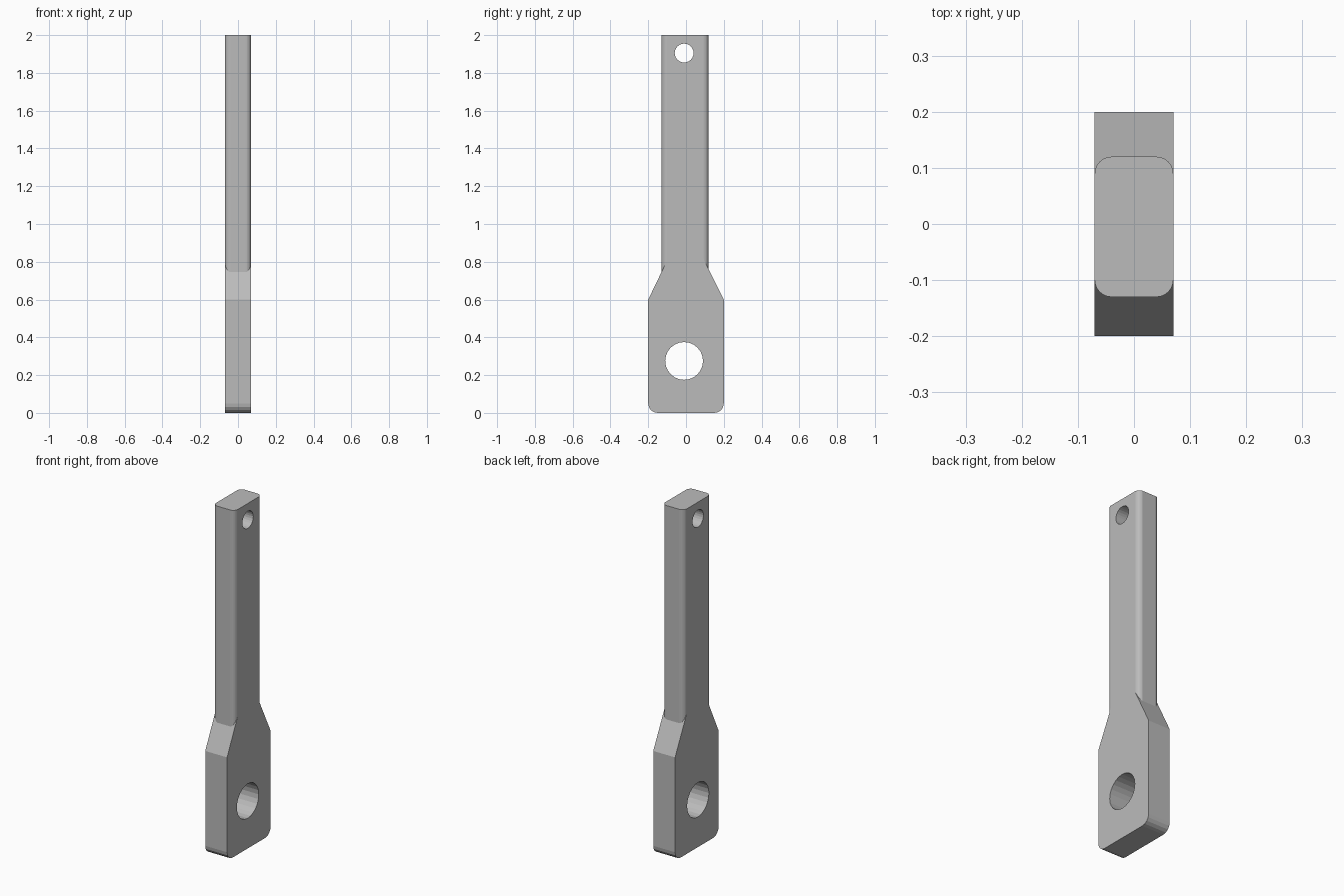
import bpy, bmesh
from math import sin, cos, pi, radians
from mathutils import Matrix, Vector

cube = bpy.data.objects.get("Cube")
if cube:
    bpy.data.objects.remove(cube, do_unlink=True)

steel = bpy.data.materials.new("light grey metal")
steel.use_nodes = True
GREY = (0.5, 0.5, 0.5, 1)
steel.diffuse_color = GREY
steel.node_tree.nodes["Principled BSDF"].inputs["Base Color"].default_value = GREY

HALF = 0.07                  # half thickness along x
FRONT, BACK = -0.13, 0.12    # shaft faces along y
WIDE = 0.2                   # half width of the head
HOLE_Y = -0.01


def arc(cx, cy, r, start, steps):
    """Quarter circle of points, counter-clockwise from start degrees."""
    angles = [radians(start) + pi / 2 * i / steps for i in range(steps + 1)]
    return [(cx + r * cos(a), cy + r * sin(a)) for a in angles]


def prism(name, points, push):
    """Close a 3D outline and extrude it by the push vector."""
    bm = bmesh.new()
    face = bm.faces.new([bm.verts.new(p) for p in points])
    top = bmesh.ops.extrude_face_region(bm, geom=[face])
    verts = [v for v in top["geom"] if isinstance(v, bmesh.types.BMVert)]
    bmesh.ops.translate(bm, verts=verts, vec=push)
    bmesh.ops.recalc_face_normals(bm, faces=bm.faces)
    mesh = bpy.data.meshes.new(name)
    bm.to_mesh(mesh)
    bm.free()
    mesh.materials.append(steel)
    obj = bpy.data.objects.new(name, mesh)
    bpy.context.collection.objects.link(obj)
    return obj


def combine(target, tool, operation):
    """Apply an exact boolean and discard the tool."""
    mod = target.modifiers.new(operation.title(), "BOOLEAN")
    mod.operation, mod.solver, mod.object = operation, "EXACT", tool
    bpy.context.view_layer.objects.active = target
    bpy.ops.object.modifier_apply(modifier=mod.name)
    bpy.data.objects.remove(tool, do_unlink=True)


# Wide head: rounded bottom corners, sloping shoulders running into the shaft
r = 0.05
outline = arc(-WIDE + r, r, r, 180, 4) + arc(WIDE - r, r, r, 270, 4)
outline += [(WIDE, 0.6), (0.09, 0.82), (-0.1, 0.807), (-WIDE, 0.6)]
bar = prism("lever_bar", [(-HALF, y, z) for y, z in outline], Vector((2 * HALF, 0, 0)))

# Long shaft with rounded vertical edges
r = 0.03
section = []
for cx, cy, start in ((HALF - r, BACK - r, 0), (r - HALF, BACK - r, 90),
                      (r - HALF, FRONT + r, 180), (HALF - r, FRONT + r, 270)):
    section += arc(cx, cy, r, start, 6)
shaft = prism("shaft", [(x, y, 0.5) for x, y in section], Vector((0, 0, 1.5)))
combine(bar, shaft, "UNION")

# Cross holes through the head and the shaft tip
for z, radius in ((0.275, 0.1), (1.905, 0.05)):
    ring = [(-0.2, HOLE_Y + radius * cos(a), z + radius * sin(a))
            for a in (2 * pi * i / 24 for i in range(24))]
    cutter = prism("hole_cutter", ring, Vector((0.4, 0, 0)))
    cutter.hide_render = True
    combine(bar, cutter, "DIFFERENCE")
